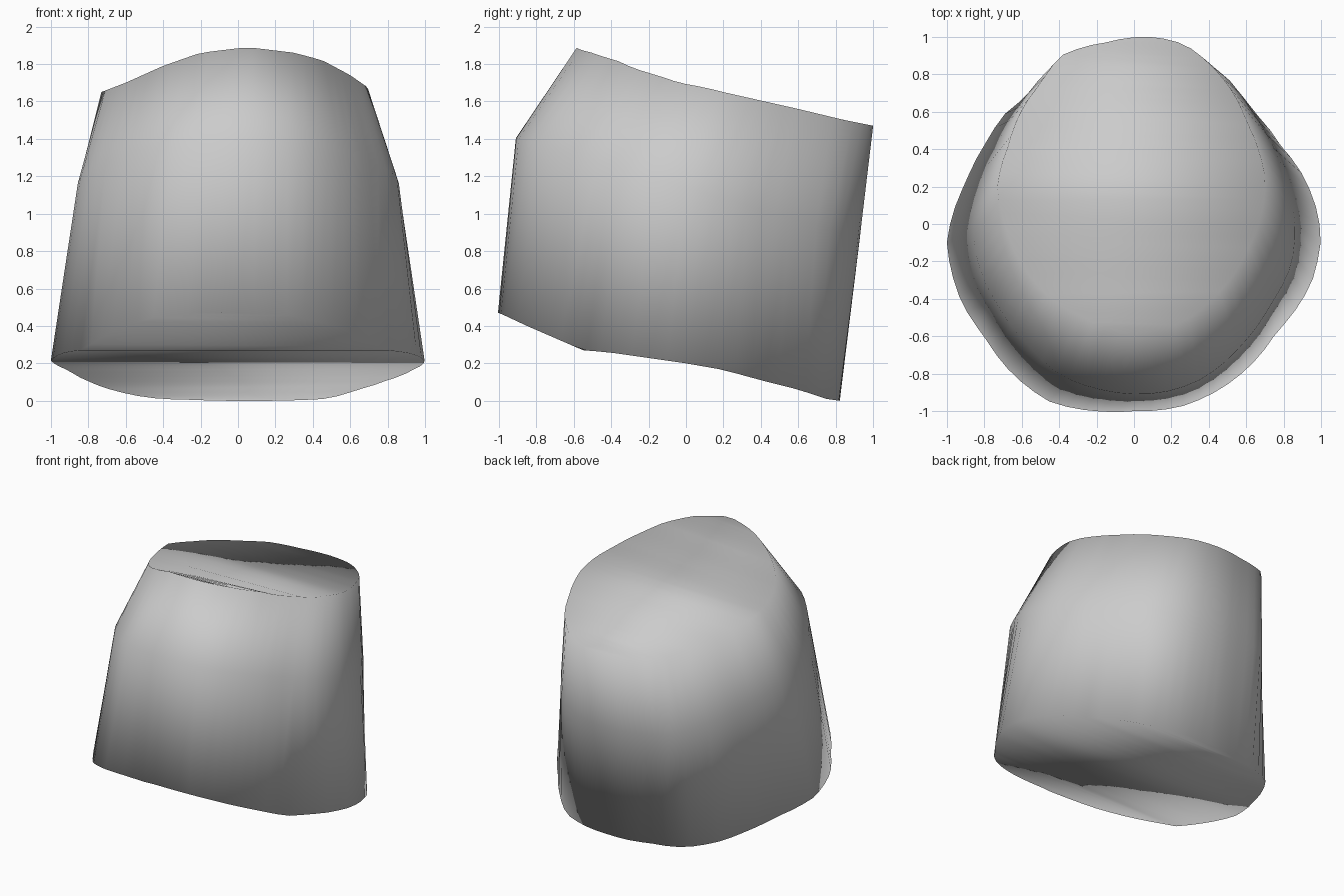
import bpy, bmesh, math

if "Cube" in bpy.data.objects:
    bpy.data.objects.remove(bpy.data.objects["Cube"])

N = 64  # vertices per ring, starting at the front (-y)


def lerp_table(table, t):
    """Piecewise linear lookup in sorted (key, value) pairs."""
    if t <= table[0][0]:
        return table[0][1]
    for (a, va), (b, vb) in zip(table, table[1:]):
        if t <= b:
            return va + (vb - va) * (t - a) / (b - a)
    return table[-1][1]


def ring(outline, cy, height):
    """Resample a plan outline by angle around (0, cy); height(x, y) gives z."""
    tau = 2 * math.pi
    polar = sorted((math.atan2(x, cy - y) % tau, math.hypot(x, y - cy)) for x, y in outline)
    polar = [(polar[-1][0] - tau, polar[-1][1])] + polar + [(polar[0][0] + tau, polar[0][1])]
    pts = []
    for i in range(N):
        a = tau * i / N
        r = lerp_table(polar, a)
        x, y = r * math.sin(a), cy - r * math.cos(a)
        pts.append((x, y, height(x, y)))
    return pts


# Plan outlines of the base rim, the shoulder and the top rim
base = [(0, -1), (.27, -.97), (.55, -.82), (.76, -.58), (.95, -.31), (1, -.07), (.97, .1),
        (.88, .3), (.79, .41), (.65, .59), (.5, .73), (.3, .8), (0.1, .82), (-.25, .78),
        (-.52, .71), (-.68, .6), (-.8, .42), (-.9, .22), (-.97, .05), (-1, -.1),
        (-.92, -.42), (-.8, -.6), (-.65, -.8), (-.45, -.95), (-.2, -1)]
shoulder = [(.05, -.91), (.2, -.89), (.36, -.83), (.58, -.64), (.73, -.43), (.84, -.22), (.86, 0),
            (.82, .22), (.74, .42), (.63, .6), (.48, .8), (.28, .9), (.05, .93), (-.2, .9),
            (-.46, .82), (-.6, .65), (-.74, .4), (-.82, .2), (-.86, -.03), (-.82, -.25),
            (-.73, -.43), (-.58, -.63), (-.39, -.81), (-.2, -.88)]
top = [(.05, -.59), (.3, -.5), (.45, -.37), (.6, -.15), (.69, .1), (.7, .25), (.67, .38),
       (.6, .55), (.43, .83), (.27, .96), (.1, 1), (-.15, .97), (-.39, .9), (-.5, .75),
       (-.67, .42), (-.73, .2), (-.69, 0), (-.58, -.25), (-.4, -.43), (-.2, -.53)]

# Height of the sloping base and top along y, and the top's crown across x
base_z = [(-1, .47), (-.85, .4), (-.55, .27), (-.42, .26), (0, .2), (.2, .165),
          (.4, .11), (.6, .06), (.75, .01), (.82, 0)]
top_z = [(-.59, 1.89), (-.42, 1.84), (-.2, 1.77), (-.08, 1.72), (.2, 1.65),
         (.6, 1.56), (.85, 1.5), (1, 1.47)]
crown_z = [(-.73, 1.65), (-.6, 1.7), (-.4, 1.79), (-.2, 1.86), (.05, 1.89),
           (.3, 1.86), (.45, 1.82), (.6, 1.74), (.7, 1.67)]

bm = bmesh.new()
rings = [[bm.verts.new(p) for p in pts] for pts in (
    ring(base, -.1, lambda x, y: lerp_table(base_z, y)),
    ring(shoulder, 0, lambda x, y: 1.14 - .29 * y),
    ring(top, .2, lambda x, y: min(lerp_table(top_z, y), lerp_table(crown_z, x))))]

# Side walls
for lo, hi in zip(rings, rings[1:]):
    for i in range(N):
        j = (i + 1) % N
        bm.faces.new((lo[i], lo[j], hi[j], hi[i]))

# Base and top caps as strips running left to right, with a wider strip at each end
for r in (rings[0], rings[-1]):
    for mid in (0, N // 2):
        bm.faces.new([r[(mid + k) % N] for k in range(-3, 4)])
    for i in range(3, N // 2 - 3):
        bm.faces.new((r[i], r[i + 1], r[N - i - 1], r[N - i]))

bmesh.ops.recalc_face_normals(bm, faces=bm.faces)
for f in bm.faces:
    f.smooth = True
mesh = bpy.data.meshes.new("tapered_block")
bm.to_mesh(mesh)
bm.free()
bpy.context.collection.objects.link(bpy.data.objects.new("tapered_block", mesh))
